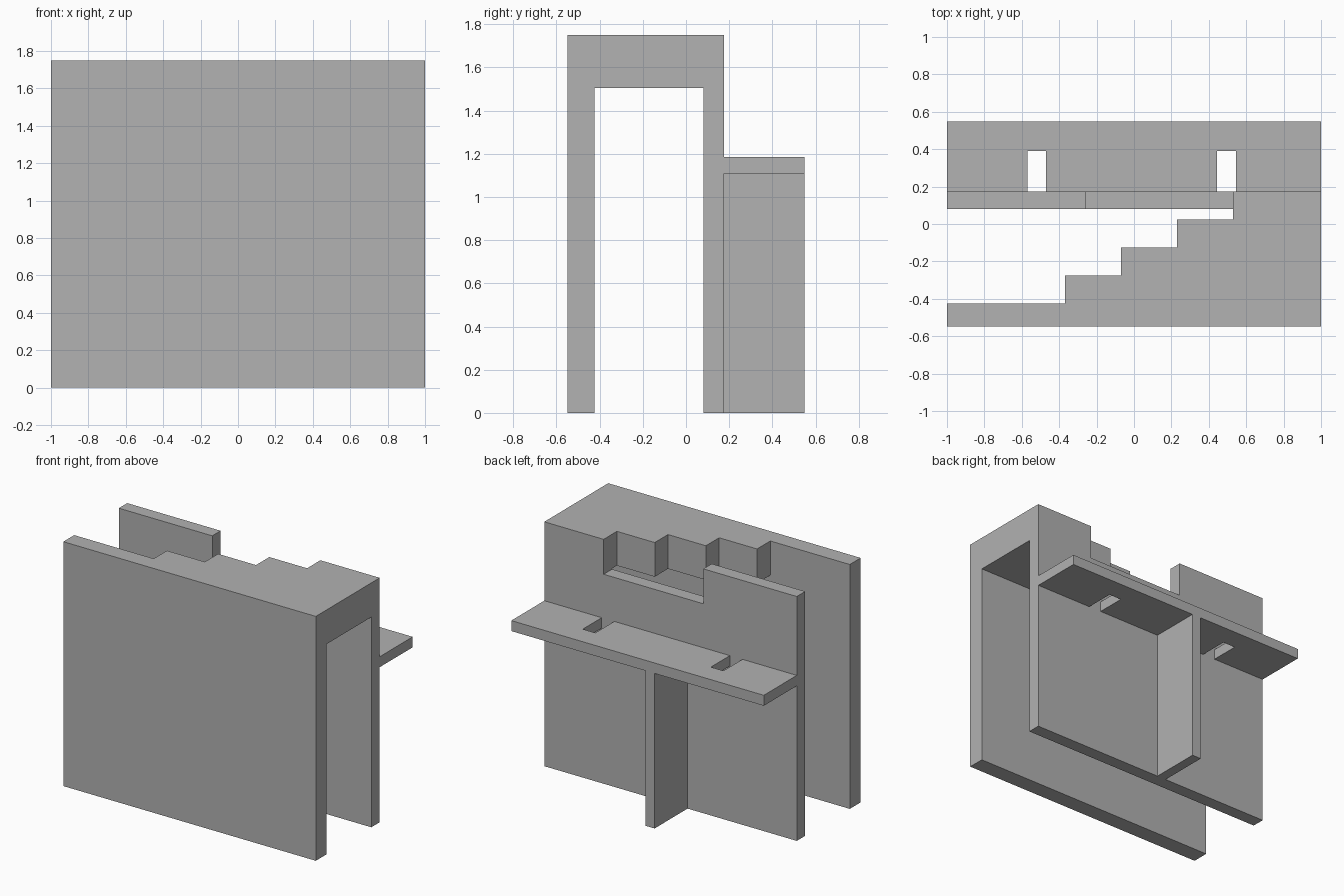
import bpy, bmesh
from mathutils import Vector

if "Cube" in bpy.data.objects:
    bpy.data.objects.remove(bpy.data.objects["Cube"])

grey = bpy.data.materials.new("light grey")
grey.diffuse_color = (0.445, 0.445, 0.445, 1)
grey.use_nodes = True
grey.node_tree.nodes["Principled BSDF"].inputs["Base Color"].default_value = grey.diffuse_color


def prism(name, points, direction):
    """Extrude a closed outline of 3D points along a direction."""
    bm = bmesh.new()
    face = bm.faces.new([bm.verts.new(p) for p in points])
    new = bmesh.ops.extrude_face_region(bm, geom=[face])["geom"]
    bmesh.ops.translate(bm, vec=Vector(direction),
                        verts=[v for v in new if isinstance(v, bmesh.types.BMVert)])
    bmesh.ops.recalc_face_normals(bm, faces=bm.faces)
    mesh = bpy.data.meshes.new(name)
    bm.to_mesh(mesh)
    bm.free()
    mesh.materials.append(grey)
    obj = bpy.data.objects.new(name, mesh)
    bpy.context.collection.objects.link(obj)
    return obj


def box(name, x0, x1, y0, y1, z0, z1):
    outline = [(x0, y0, z0), (x1, y0, z0), (x1, y1, z0), (x0, y1, z0)]
    return prism(name, outline, (0, 0, z1 - z0))


def cut(obj, cutter):
    mod = obj.modifiers.new("cut", 'BOOLEAN')
    mod.operation, mod.solver, mod.object = 'DIFFERENCE', 'EXACT', cutter
    bpy.context.view_layer.objects.active = obj
    bpy.ops.object.modifier_apply(modifier=mod.name)
    bpy.data.objects.remove(cutter)


FRONT, INNER_FRONT = -0.548, -0.425     # front panel
INNER_BACK, BACK = 0.08, 0.175          # rear panel
OUT = 0.548                             # shelf edge
TOP, CEILING = 1.75, 1.505
SHELF_LOW, SHELF_TOP = 1.11, 1.185

# Bracket body: two panels, top slab and rear shelf in one profile
profile = [(FRONT, 0), (INNER_FRONT, 0), (INNER_FRONT, CEILING), (INNER_BACK, CEILING),
           (INNER_BACK, 0), (BACK, 0), (BACK, SHELF_LOW), (OUT, SHELF_LOW),
           (OUT, SHELF_TOP), (BACK, SHELF_TOP), (BACK, TOP), (FRONT, TOP)]
body = prism("bracket_body", [(-1, y, z) for y, z in profile], (2, 0, 0))

# Stepped opening in the top slab, with the notch through the rear panel
outline = [(-1.1, INNER_FRONT)]
for i in range(4):
    x = -0.37 + 0.3 * i
    y = INNER_FRONT + 0.15 * i
    outline += [(x, y), (x, y + 0.15)]
outline[-1] = (0.53, 0.3)
outline += [(-0.26, 0.3), (-0.26, INNER_BACK), (-1.1, INNER_BACK)]
cut(body, prism("step_cutter", [(x, y, 1.5) for x, y in outline], (0, 0, 0.5)))

# Two slots through the shelf against the rear panel
for x in (-0.57, 0.445):
    cut(body, box("slot_cutter", x, x + 0.1, BACK, 0.39, 1.0, 1.3))

# Support rib under the shelf
box("support_rib", -0.135, -0.062, BACK, OUT, 0, SHELF_LOW)
